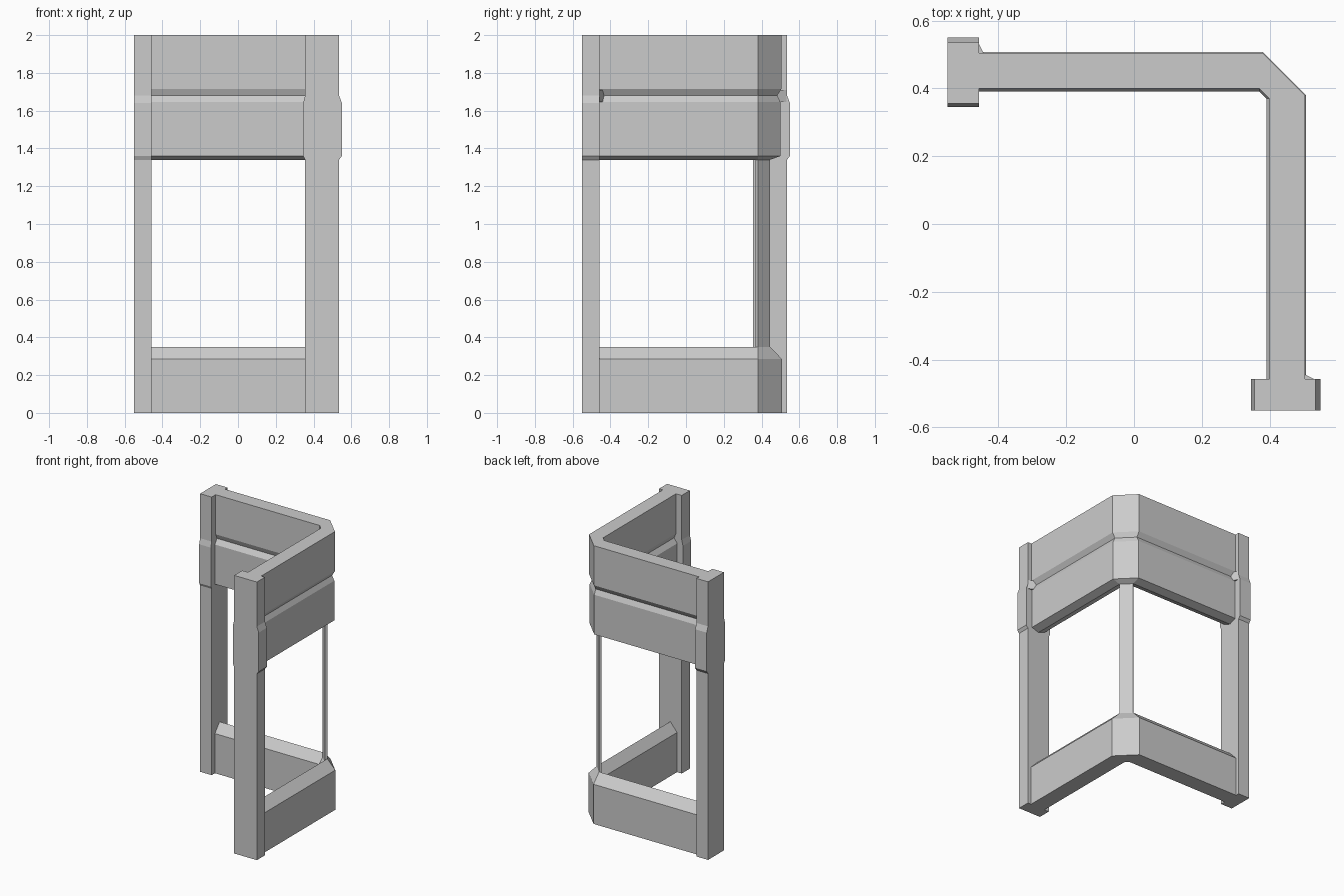
import bpy, bmesh

if "Cube" in bpy.data.objects:
    bpy.data.objects.remove(bpy.data.objects["Cube"])


def make_object(name, rings):
    """Skin a chain of equal closed rings into a capped solid."""
    bm = bmesh.new()
    loops = [[bm.verts.new(p) for p in r] for r in rings]
    n = len(rings[0])
    for a, b in zip(loops, loops[1:]):
        for i in range(n):
            j = (i + 1) % n
            bm.faces.new((a[i], a[j], b[j], b[i]))
    bm.faces.new(loops[0])
    bm.faces.new(loops[-1])
    bmesh.ops.recalc_face_normals(bm, faces=bm.faces)
    mesh = bpy.data.meshes.new(name)
    bm.to_mesh(mesh)
    bm.free()
    obj = bpy.data.objects.new(name, mesh)
    bpy.context.collection.objects.link(obj)
    return obj


def swap(ring):
    """Mirror across the diagonal of the corner."""
    return [(y, x, z) for x, y, z in ring]


def corner_sweep(name, profile):
    """Carry an (offset, height) profile around the chamfered corner."""
    end = [(-0.462, w, z) for w, z in profile]
    bend = [(0.38 if w > 0.42 else 0.37, w, z) for w, z in profile]
    make_object(name, [end, bend, swap(bend), swap(end)])


def both_sides(name, rings):
    make_object(name + "_back", rings)
    make_object(name + "_front", [swap(r) for r in rings])


# Upper wall with a V groove and pointed underside
corner_sweep("upper_wall", [
    (0.40, 2.0), (0.505, 2.0), (0.505, 1.715), (0.483, 1.68), (0.50, 1.645),
    (0.50, 1.36), (0.445, 1.34), (0.391, 1.36), (0.391, 1.645),
    (0.415, 1.68), (0.40, 1.715)])

# Lower wall with a ridged top
corner_sweep("lower_wall", [
    (0.392, 0), (0.508, 0), (0.508, 0.285), (0.445, 0.35), (0.392, 0.285)])

# End pillars with a thickened collar
pillar = [
    (0.355, 0), (0.535, 0), (0.535, 1.34), (0.55, 1.36), (0.55, 1.64),
    (0.535, 1.68), (0.535, 2.0), (0.355, 2.0), (0.355, 1.68),
    (0.345, 1.64), (0.345, 1.36), (0.355, 1.34)]
both_sides("pillar", [[(x, w, z) for w, z in pillar] for x in (-0.55, -0.458)])

# Small gussets at the groove beside each pillar
gusset = [(-0.459, 0.48), (-0.459, 0.535), (-0.432, 0.48)]
both_sides("gusset", [[(x, y, z) for x, y in gusset] for z in (1.645, 1.71)])

# Thin corner post between the two walls
post = [(0.38, 0.445), (0.445, 0.38), (0.433, 0.368), (0.368, 0.433)]
make_object("corner_post", [[(x, y, z) for x, y in post] for z in (0.32, 1.36)])
